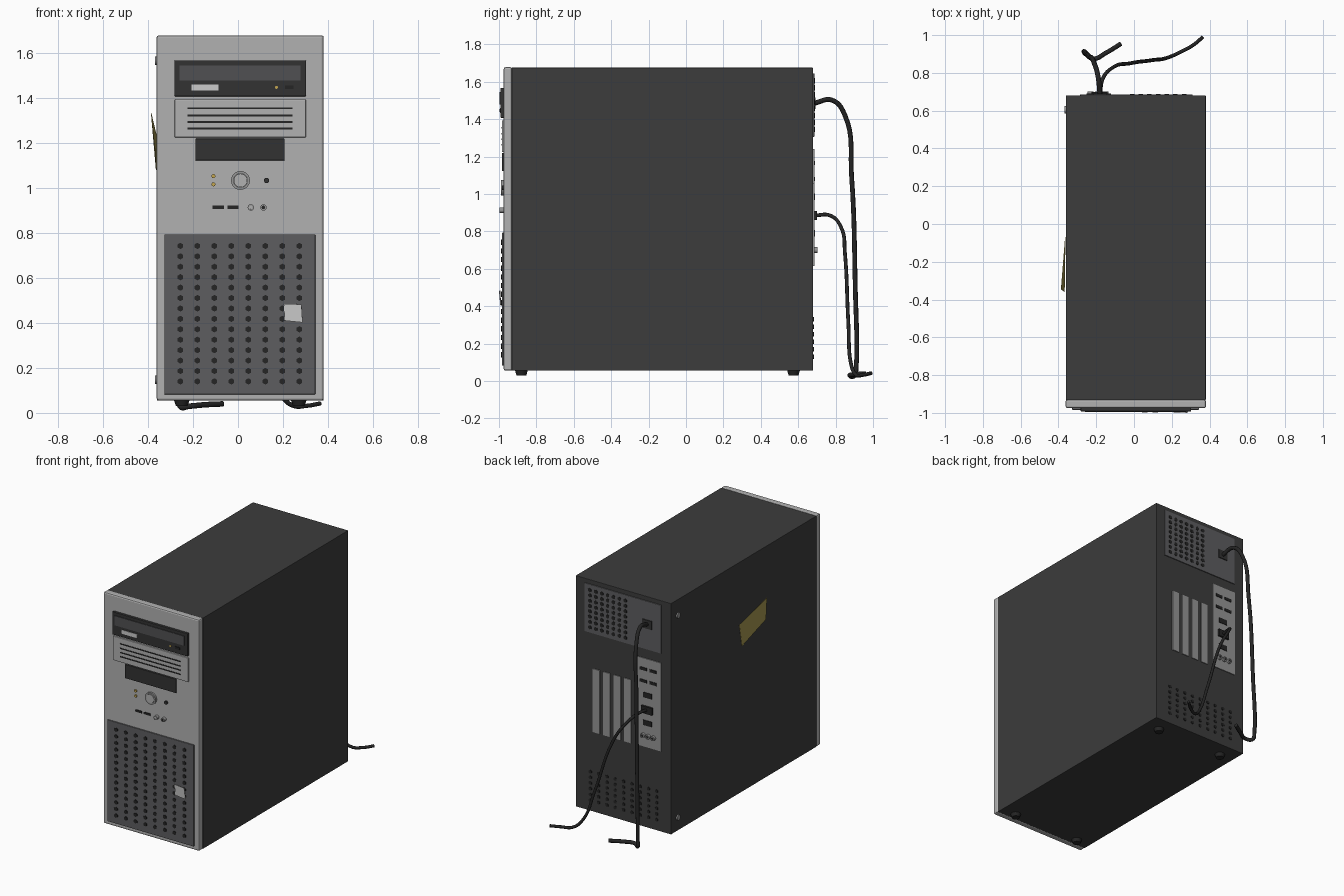
import bpy, bmesh, math
from mathutils import Matrix, Vector

if "Cube" in bpy.data.objects:
    bpy.data.objects.remove(bpy.data.objects["Cube"])


def mat(name, r, g, b):
    m = bpy.data.materials.new(name)
    m.diffuse_color = (r, g, b, 1)
    m.use_nodes = True
    m.node_tree.nodes["Principled BSDF"].inputs["Base Color"].default_value = m.diffuse_color
    return m


CASE = mat("case charcoal", .045, .045, .045)
BEZEL = mat("bezel grey", .44, .44, .44)
GRILLE = mat("grille grey", .11, .11, .115)
DRIVE = mat("drive black", .032, .032, .032)
TRAY = mat("tray grey", .08, .08, .085)
LABEL = mat("label white", .6, .6, .6)
NOTE = mat("note yellow", .38, .31, .08)
LED = mat("lamp amber", .55, .38, .08)
METAL = mat("metal grey", .3, .3, .3)
BLACK = mat("rubber black", .018, .018, .018)


def finish(name, bm, material, bevel=0, smooth=False):
    bmesh.ops.recalc_face_normals(bm, faces=bm.faces)
    me = bpy.data.meshes.new(name)
    bm.to_mesh(me)
    bm.free()
    me.materials.append(material)
    ob = bpy.data.objects.new(name, me)
    bpy.context.collection.objects.link(ob)
    if bevel:
        mod = ob.modifiers.new("bevel", 'BEVEL')
        mod.width, mod.segments = bevel, 2
    if smooth:
        for p in me.polygons:
            p.use_smooth = len(p.vertices) == 4
    return ob


def boxes(name, material, spans, bevel=0):
    """Boxes given as (x0, x1, y0, y1, z0, z1)."""
    bm = bmesh.new()
    for x0, x1, y0, y1, z0, z1 in spans:
        m = Matrix.Translation(((x0 + x1) / 2, (y0 + y1) / 2, (z0 + z1) / 2))
        bmesh.ops.create_cube(bm, size=1, matrix=m @ Matrix.Diagonal((x1 - x0, y1 - y0, z1 - z0, 1)))
    return finish(name, bm, material, bevel)


def discs(name, material, centres, r, depth, axis='Y', sides=16, r2=None):
    """Cylinders or cones centred on the points, along one axis."""
    rot = {'X': Matrix.Rotation(math.pi / 2, 4, 'Y'),
           'Y': Matrix.Rotation(math.pi / 2, 4, 'X'), 'Z': Matrix.Identity(4)}[axis]
    bm = bmesh.new()
    for c in centres:
        bmesh.ops.create_cone(bm, cap_ends=True, segments=sides, radius1=r, radius2=r2 or r,
                              depth=depth, matrix=Matrix.Translation(c) @ rot)
    return finish(name, bm, material, smooth=sides > 8)


def ring(name, material, centre, r_out, r_in, depth):
    """Flat ring facing the front."""
    bm = bmesh.new()
    n, cx, cy, cz = 24, *centre
    prof = [(r_out, depth), (r_out, 0), (r_in, 0), (r_in, depth)]
    loops = [[bm.verts.new((cx + r * math.cos(i * math.tau / n), cy + d,
                            cz + r * math.sin(i * math.tau / n))) for i in range(n)] for r, d in prof]
    for k in range(4):
        a, b = loops[k], loops[(k + 1) % 4]
        for i in range(n):
            j = (i + 1) % n
            bm.faces.new((a[i], a[j], b[j], b[i]))
    return finish(name, bm, material)


def cable(name, pts, r):
    cu = bpy.data.curves.new(name, 'CURVE')
    cu.dimensions = '3D'
    cu.bevel_depth, cu.bevel_resolution, cu.resolution_u = r, 2, 8
    cu.use_fill_caps = True
    sp = cu.splines.new('BEZIER')
    sp.bezier_points.add(len(pts) - 1)
    for bp, p in zip(sp.bezier_points, pts):
        bp.co = p
        bp.handle_left_type = bp.handle_right_type = 'AUTO'
    cu.materials.append(BLACK)
    ob = bpy.data.objects.new(name, cu)
    bpy.context.collection.objects.link(ob)


def grid(x0, x1, nx, z0, z1, nz, y):
    return [(x0 + (x1 - x0) * i / (nx - 1), y, z0 + (z1 - z0) * j / (nz - 1))
            for i in range(nx) for j in range(nz)]


# Case body, front bezel and feet
boxes("case_body", CASE, [(-.36, .38, -.932, .68, .055, 1.675)], .003)
boxes("front_bezel", BEZEL, [(-.362, .381, -.975, -.93, .055, 1.678)], .01)
discs("feet", BLACK, [(x, y, .043) for x in (-.25, .27) for y in (-.88, .575)], .026, .026, 'Z', 16, .034)

# Optical drive
boxes("optical_drive", DRIVE, [(-.282, .302, -.992, -.97, 1.407, 1.567)], .003)
boxes("drive_tray", TRAY, [(-.26, .278, -.996, -.99, 1.478, 1.545)])
boxes("drive_label", LABEL, [(-.207, -.087, -.995, -.99, 1.433, 1.46)])
boxes("drive_button", BLACK, [(.208, .246, -.997, -.99, 1.439, 1.455)])
discs("drive_lamp", LED, [(.171, -.993, 1.447)], .007, .006)

# Blank bay cover with slots, and floppy bay
boxes("bay_cover", BEZEL, [(-.282, .302, -.985, -.97, 1.224, 1.393)], .004)
boxes("bay_slots", BLACK, [(-.224, .242, -.987, -.98, z - .004, z + .004) for z in (1.354, 1.322, 1.293, 1.264)])
boxes("floppy_bay", DRIVE, [(-.189, .207, -.985, -.97, 1.122, 1.219)], .003)

# Controls and front ports
discs("power_button", BEZEL, [(.011, -.98, 1.033)], .03, .02, sides=24)
ring("power_ring", METAL, (.011, -.988, 1.033), .042, .031, .015)
discs("status_lamps", LED, [(-.109, -.977, z) for z in (1.052, 1.016)], .009, .012)
discs("reset_button", DRIVE, [(.127, -.978, 1.033)], .012, .014)
boxes("front_usb_ports", BLACK, [(x, x + .05, -.979, -.97, .906, .921) for x in (-.113, -.047)])
for i, x in enumerate((.057, .113)):
    ring(f"audio_jack_{i}", METAL, (x, -.998, .913), .014, .008, .025)
    discs(f"audio_hole_{i}", (BEZEL, BLACK)[i], [(x, -.985, .913)], .008, .022)

# Lower front grille with a peeling paper sticker
boxes("front_grille", GRILLE, [(-.327, .344, -.984, -.97, .082, .793)], .003)
discs("front_grille_holes", BLACK, grid(-.256, .273, 8, .14, .742, 14, -.986), .014, .006, sides=6)


def sheet(name, material, corners, thickness):
    bm = bmesh.new()
    bm.faces.new([bm.verts.new(c) for c in corners])
    ob = finish(name, bm, material)
    ob.modifiers.new("thickness", 'SOLIDIFY').thickness = thickness
    ob.modifiers["thickness"].offset = 0


sheet("front_sticker", LABEL, [(.203, -.992, .485), (.282, -.999, .482), (.287, -.992, .402), (.208, -.991, .41)], .002)

# Sticky note and side panel screws on the left
sheet("side_note", NOTE, [(-.386, -.345, 1.333), (-.364, -.07, 1.24), (-.364, -.1, 1.08), (-.368, -.36, 1.17)], .002)
discs("side_screws", METAL, [(-.363, .605, z) for z in (1.565, .148)], .019, .012, 'X')

# Power supply panel at the back
boxes("power_supply_panel", GRILLE, [(-.285, .31, .675, .686, 1.305, 1.645)], .002)
discs("power_supply_holes", BLACK, grid(-.01, .265, 7, 1.345, 1.605, 8, .686), .014, .006, sides=6)
boxes("power_socket", DRIVE, [(-.215, -.145, .68, .692, 1.455, 1.515)])

# Expansion slot covers and rear port panel
boxes("slot_covers", METAL, [(x - .027, x + .027, .675, .686, .615, 1.06) for x in (.218, .137, .055, -.026)])
boxes("port_panel", METAL, [(-.285, -.1, .675, .686, .62, 1.24)])
boxes("rear_ports", BLACK,
      [(x - .027, x + .027, .68, .69, z - .01, z + .01) for x in (-.225, -.15) for z in (1.165, 1.08)]
      + [(-.215, -.15, .68, .69, z - .018, z + .018) for z in (.985, .79)]
      + [(-.225, -.14, .68, .7, .86, .91)])
for i, x in enumerate((-.23, -.19, -.15)):
    ring(f"rear_jack_{i}", METAL, (x, .68, .7), .016, .009, .022)
    discs(f"rear_jack_hole_{i}", BLACK, [(x, .69, .7)], .009, .014)

# Lower rear vent
discs("rear_vent_holes", BLACK, grid(-.25, .265, 9, .13, .33, 6, .682), .012, .006, sides=6)

# Cables reaching the floor behind the case
cable("power_cable", [(-.18, .685, 1.485), (-.19, .78, 1.502), (-.21, .85, 1.42), (-.235, .885, 1.1),
                      (-.255, .905, .5), (-.263, .91, .08), (-.255, .9, .028), (-.215, .875, .03),
                      (-.15, .905, .036), (-.068, .955, .04)], .013)
cable("network_cable", [(-.18, .685, .885), (-.165, .77, .885), (-.11, .83, .82), (-.025, .85, .68),
                        (.1, .868, .31), (.19, .885, .08), (.245, .91, .032), (.31, .945, .032),
                        (.365, .99, .042)], .01)
